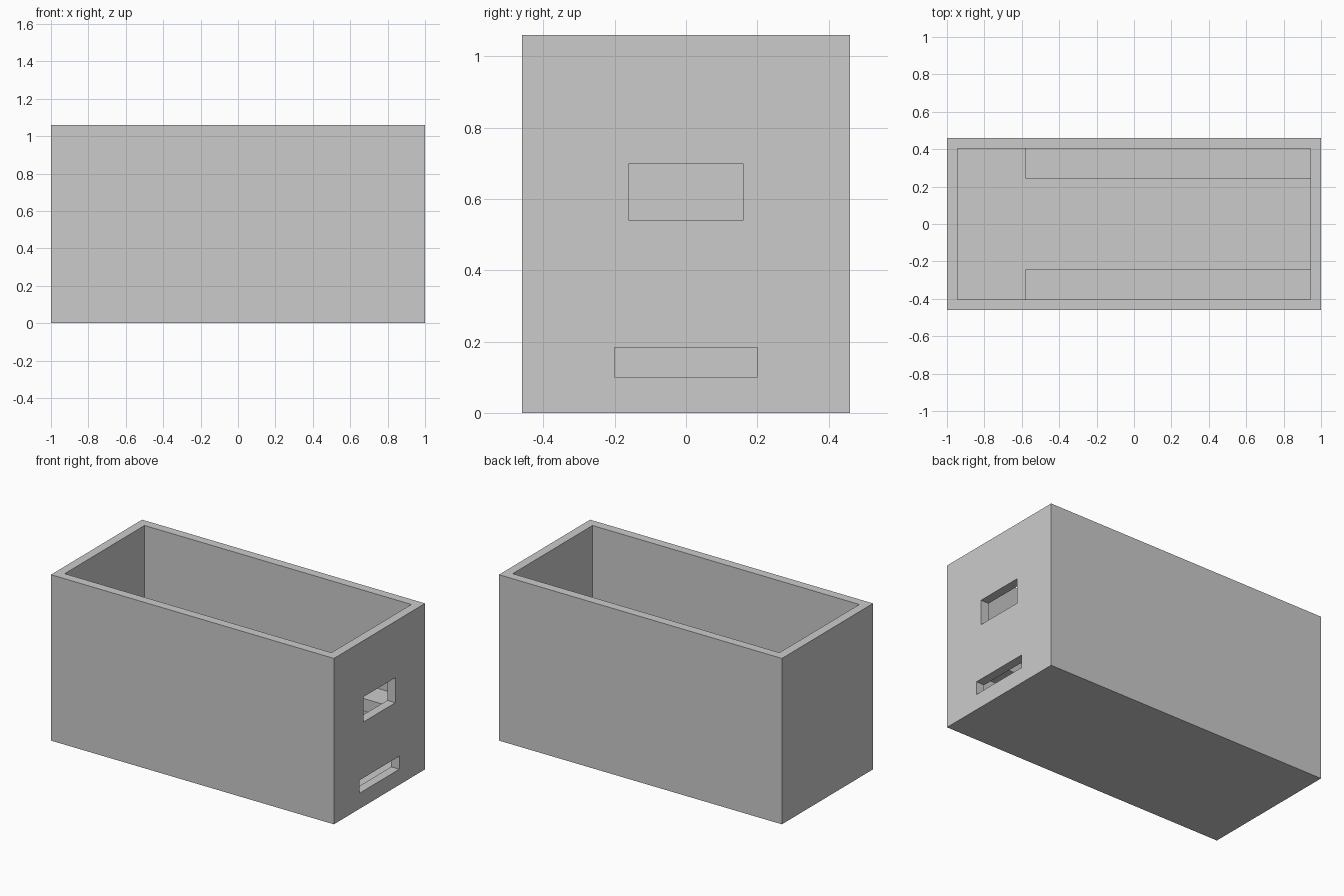
import bpy

if "Cube" in bpy.data.objects:
    bpy.data.objects.remove(bpy.data.objects["Cube"], do_unlink=True)

# Single grey finish
GREY = (0.6, 0.6, 0.6, 1.0)
grey = bpy.data.materials.new("plain grey")
grey.use_nodes = True
grey.diffuse_color = GREY
grey.node_tree.nodes["Principled BSDF"].inputs["Base Color"].default_value = GREY


def box(name, low, high):
    """Axis-aligned box between two opposite corners."""
    bpy.ops.mesh.primitive_cube_add(size=1)
    obj = bpy.context.object
    obj.name = name
    for v in obj.data.vertices:
        v.co = [h if c > 0 else l for c, l, h in zip(v.co, low, high)]
    obj.data.materials.append(grey)
    return obj


def cut(target, name, low, high):
    """Subtract a box from the target and discard the cutter."""
    cutter = box(name, low, high)
    cutter.hide_render = True
    mod = target.modifiers.new(name, "BOOLEAN")
    mod.operation = "DIFFERENCE"
    mod.solver = "EXACT"
    mod.object = cutter
    bpy.context.view_layer.objects.active = target
    bpy.ops.object.modifier_apply(modifier=name)
    bpy.data.objects.remove(cutter, do_unlink=True)


LENGTH, DEPTH, HEIGHT, WALL = 1.0, 0.46, 1.06, 0.057
IN_X, IN_Y = LENGTH - WALL, DEPTH - WALL

# Open-topped case
case = box("case", (-LENGTH, -DEPTH, 0), (LENGTH, DEPTH, HEIGHT))
cut(case, "cavity", (-IN_X, -IN_Y, WALL), (IN_X, IN_Y, HEIGHT + 0.2))

# Window and slot through the end wall
for name, half, low, high in (("window", 0.16, 0.54, 0.70),
                              ("slot", 0.20, 0.10, 0.183)):
    cut(case, name, (IN_X - 0.1, -half, low), (LENGTH + 0.1, half, high))

# Long shelves along both inner walls
SHELF_Y, SHELF_END, SHELF_LOW, SHELF_TOP = 0.243, -0.58, 0.38, 0.46
for name, side in (("left_shelf", 1), ("right_shelf", -1)):
    ys = sorted((side * SHELF_Y, side * IN_Y))
    box(name, (SHELF_END, ys[0], SHELF_LOW), (IN_X, ys[1], SHELF_TOP))
